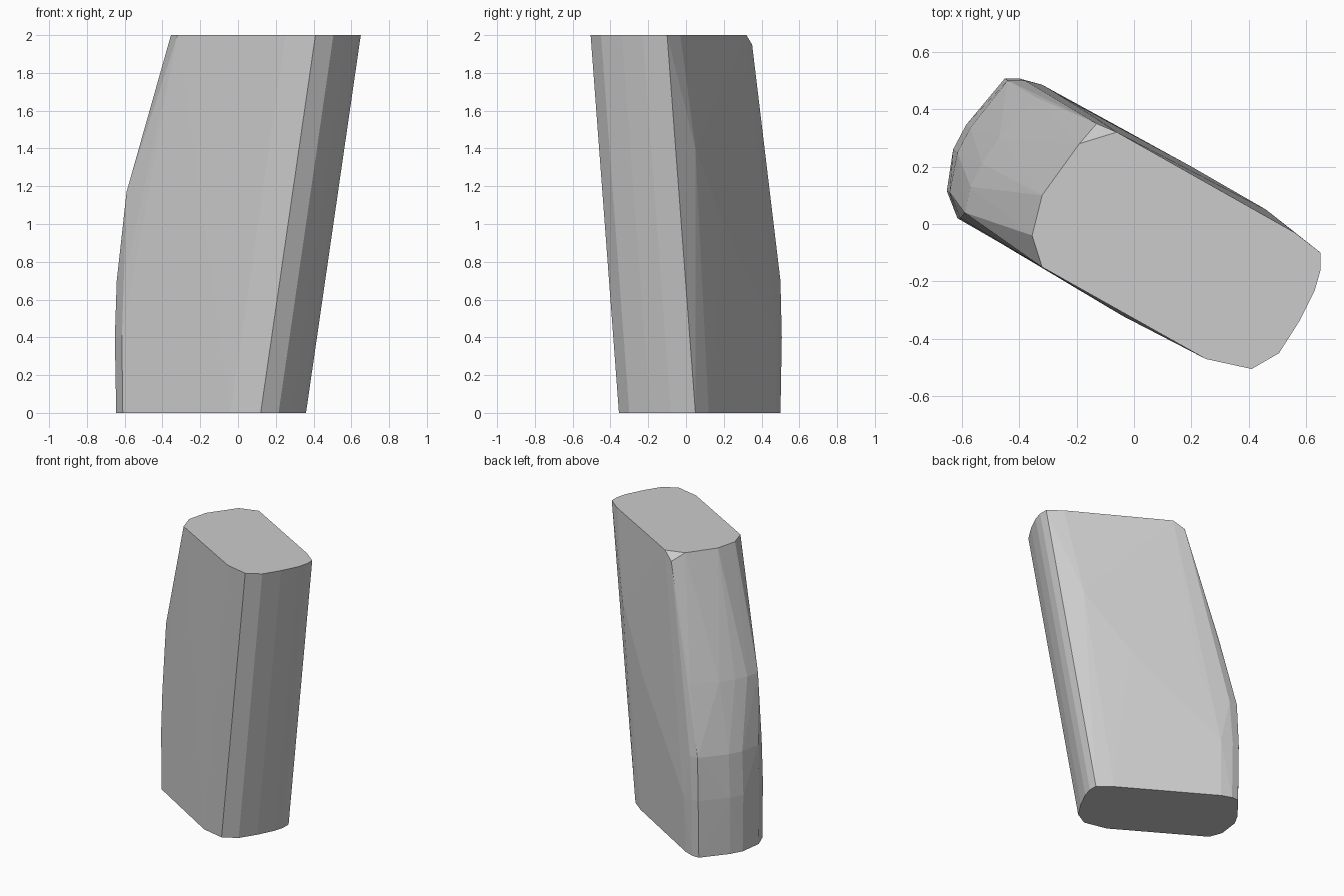
import bpy, bmesh

# Slanted end and long sides: top outline points, slid along the lean to the base
LEAN = (-0.29, 0.15)
end_top = [(0.25, -0.47), (0.41, -0.505), (0.505, -0.45), (0.575, -0.34),
           (0.63, -0.23), (0.65, -0.16), (0.65, -0.10), (0.56, -0.03)]
points = []
for x, y in end_top:
    points += [(x, y, 2.0), (x + LEAN[0], y + LEAN[1], 0.0)]

# Rounded end: upright low down, then sloping in to the top
rings = {
    0.0:  [(-0.61, 0.02), (-0.645, 0.11), (-0.625, 0.26), (-0.58, 0.34),
           (-0.45, 0.50), (-0.40, 0.50), (-0.33, 0.475)],
    0.40: [(-0.615, 0.02), (-0.652, 0.115), (-0.63, 0.26), (-0.585, 0.345),
           (-0.45, 0.507), (-0.40, 0.507), (-0.32, 0.485)],
    0.70: [(-0.605, 0.02), (-0.642, 0.11), (-0.615, 0.25), (-0.57, 0.335),
           (-0.44, 0.50), (-0.38, 0.50), (-0.27, 0.455)],
    1.17: [(-0.59, 0.04), (-0.57, 0.13), (-0.53, 0.21), (-0.47, 0.30), (-0.34, 0.44)],
    1.95: [(-0.13, 0.35)],
    2.0:  [(-0.32, -0.15), (-0.355, -0.04), (-0.32, 0.10), (-0.27, 0.17),
           (-0.19, 0.28), (-0.06, 0.32)],
}
for z, ring in rings.items():
    points += [(x, y, z) for x, y in ring]

# Slight swelling of the back long side
points += [(-0.2, 0.415, 0.9), (0.2, 0.2, 1.0), (0.46, 0.05, 1.4)]

# Faceted skin over the points
bm = bmesh.new()
for p in points:
    bm.verts.new(p)
res = bmesh.ops.convex_hull(bm, input=bm.verts[:])
loose = [v for v in bm.verts if not v.link_faces]
bmesh.ops.delete(bm, geom=loose, context='VERTS')
bmesh.ops.dissolve_limit(bm, angle_limit=0.01, verts=bm.verts[:], edges=bm.edges[:])
bmesh.ops.recalc_face_normals(bm, faces=bm.faces[:])

mesh = bpy.data.meshes.new("leaning_stone")
bm.to_mesh(mesh)
bm.free()
stone = bpy.data.objects.new("leaning_stone", mesh)
bpy.context.collection.objects.link(stone)
